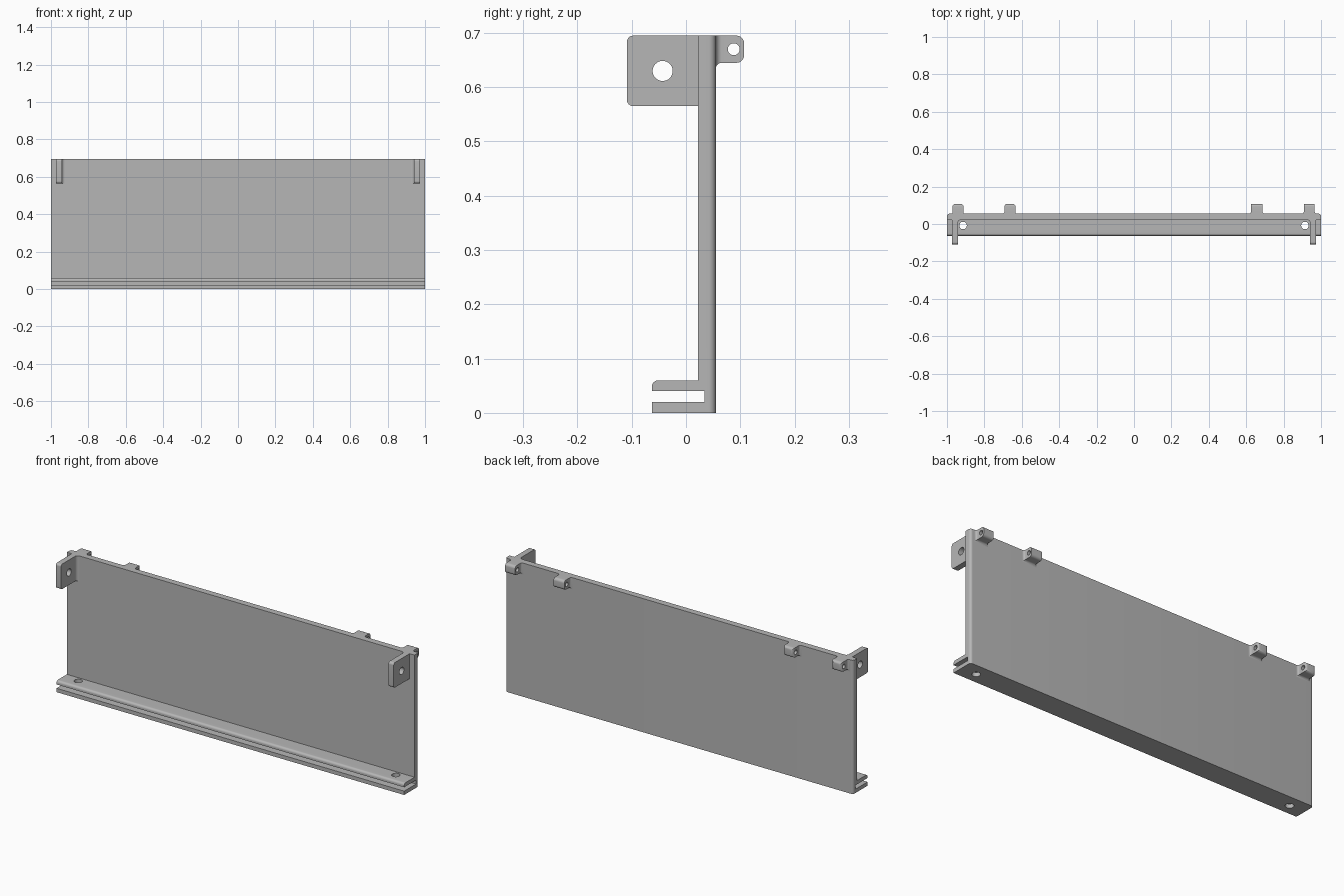
import bpy, bmesh, math
from mathutils import Matrix

if "Cube" in bpy.data.objects:
    bpy.data.objects.remove(bpy.data.objects["Cube"])

grey = bpy.data.materials.new("plain grey")
grey.diffuse_color = (0.47, 0.47, 0.47, 1)
grey.use_nodes = True
grey.node_tree.nodes["Principled BSDF"].inputs["Base Color"].default_value = grey.diffuse_color

TOP, FRONT, BACK = 0.695, 0.022, 0.055


def arc(cx, cy, r, a0, a1, n=8):
    """Points on an arc, angles in degrees."""
    return [(cx + r * math.cos(math.radians(a0 + (a1 - a0) * i / n)),
             cy + r * math.sin(math.radians(a0 + (a1 - a0) * i / n))) for i in range(n + 1)]


def loft(name, rings):
    """Skin a list of equal-length closed rings and cap both ends."""
    bm = bmesh.new()
    vs = [[bm.verts.new(p) for p in ring] for ring in rings]
    for a, b in zip(vs, vs[1:]):
        for i in range(len(a)):
            j = (i + 1) % len(a)
            bm.faces.new((a[i], a[j], b[j], b[i]))
    bm.faces.new(vs[0][::-1])
    bm.faces.new(vs[-1])
    bmesh.ops.recalc_face_normals(bm, faces=bm.faces)
    mesh = bpy.data.meshes.new(name)
    bm.to_mesh(mesh)
    bm.free()
    ob = bpy.data.objects.new(name, mesh)
    bpy.context.collection.objects.link(ob)
    mesh.materials.append(grey)
    return ob


def drill(ob, centre, r, axis, depth=0.2):
    """Cut a round through-hole along x or z."""
    bm = bmesh.new()
    bmesh.ops.create_cone(bm, cap_ends=True, segments=32, radius1=r, radius2=r, depth=depth)
    if axis == 'X':
        bm.transform(Matrix.Rotation(math.pi / 2, 4, 'Y'))
    bm.transform(Matrix.Translation(centre))
    mesh = bpy.data.meshes.new("hole_cutter")
    bm.to_mesh(mesh)
    bm.free()
    mesh.materials.append(grey)
    cutter = bpy.data.objects.new("hole_cutter", mesh)
    bpy.context.collection.objects.link(cutter)
    cutter.hide_render = True
    bpy.context.view_layer.objects.active = ob
    mod = ob.modifiers.new("hole", 'BOOLEAN')
    mod.operation, mod.solver, mod.object = 'DIFFERENCE', 'EXACT', cutter
    bpy.ops.object.modifier_apply(modifier=mod.name)
    bpy.data.objects.remove(cutter)


def smooth(ob):
    bpy.ops.object.select_all(action='DESELECT')
    ob.select_set(True)
    bpy.context.view_layer.objects.active = ob
    bpy.ops.object.shade_smooth_by_angle(angle=math.radians(30))


parts = []

# Panel with the slotted bottom rail, rounded along its rear vertical edges
R = 0.013
def body_ring(x, back):
    prof = [(back, 0), (back, TOP), (FRONT, TOP), (FRONT, 0.06)]
    prof += arc(-0.051, 0.048, 0.012, 90, 180)
    prof += [(-0.063, 0.04), (0.034, 0.04), (0.034, 0.02), (-0.063, 0.02), (-0.063, 0)]
    return [(x, y, z) for y, z in prof]

ends = arc(1 - R, BACK - R, R, 0, 90)
rings = [body_ring(-x, y) for x, y in ends] + [body_ring(x, y) for x, y in reversed(ends)]
panel = loft("panel_with_slotted_rail", rings)
for s in (-1, 1):
    drill(panel, (s * 0.914, -0.008, 0.03), 0.02, 'Z')
parts.append(panel)

# Front mounting ears with inner fillets
for s, side in ((-1, "left"), (1, "right")):
    prof = [(FRONT + 0.004, TOP)] + arc(-0.097, TOP - 0.012, 0.012, 90, 180)
    prof += arc(-0.097, 0.577, 0.012, 180, 270) + [(FRONT + 0.004, 0.565)]
    ear = loft(side + "_mounting_ear", [[(s * x, y, z) for y, z in prof] for x in (0.942, 0.972)])
    drill(ear, (s * 0.957, -0.043, 0.63), 0.0185, 'X')
    parts.append(ear)
    r = 0.016
    plan = [(0.944, FRONT + 0.002)] + arc(0.942 - r, FRONT - r, r, 90, 0)
    plan += [(0.944, FRONT - r)]
    parts.append(loft(side + "_ear_fillet",
                      [[(s * x, y, z) for x, y in plan] for z in (0.565, TOP)]))

# Rear hinge knuckles: flared at the panel, rounded at the tip
def knuckle(name, x0, x1, round_sides):
    z0, tip, f, r = 0.645, 0.107, 0.011, 0.014
    steps = [(BACK - 0.012, f, 0, 0)]
    for i in range(9):                                   # concave flare
        a = math.pi / 2 * i / 8
        steps.append((BACK + f * (1 - math.cos(a)), f * (1 - math.sin(a)), 0, 0))
    for i in range(9):                                   # convex tip
        a = math.pi / 2 * i / 8
        d = r * (1 - math.cos(a))
        steps.append((tip - r + r * math.sin(a), 0, d, d if round_sides else 0))
    rings = []
    for y, out, dz, dx in steps:
        a, b = x0 - out + dx, x1 + out - dx
        rings.append([(a, y, z0 - out + dz), (b, y, z0 - out + dz), (b, y, TOP - dz), (a, y, TOP - dz)])
    ob = loft(name, rings)
    drill(ob, ((x0 + x1) / 2, 0.088, 0.67), 0.011, 'X')
    parts.append(ob)

knuckle("left_outer_knuckle", -0.970, -0.912, True)
knuckle("left_inner_knuckle", -0.693, -0.634, True)
knuckle("right_inner_knuckle", 0.625, 0.687, False)
knuckle("right_outer_knuckle", 0.908, 0.966, False)

for ob in parts:
    smooth(ob)
